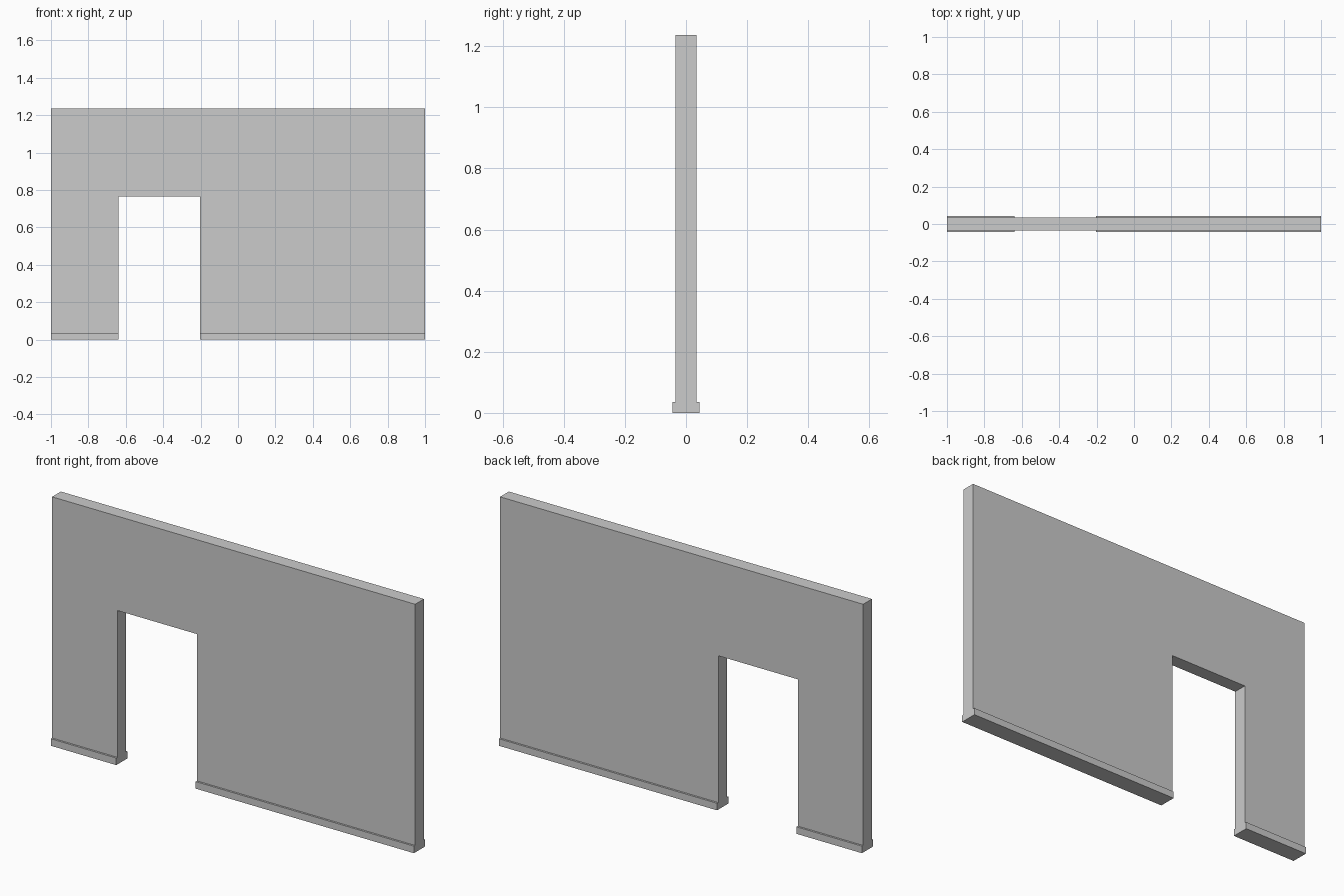
import bpy, bmesh

if "Cube" in bpy.data.objects:
    bpy.data.objects.remove(bpy.data.objects["Cube"])

HALF_T = 0.0345          # half wall thickness
SKIRT_OUT = 0.044        # skirting outer face
SKIRT_H = 0.035
TOP = 1.236
DOOR_L, DOOR_R, DOOR_H = -0.64, -0.202, 0.766


def extrude_profile(name, points, start, vec):
    """Flat polygon (points mapped by start) extruded along vec into a solid."""
    bm = bmesh.new()
    face = bm.faces.new([bm.verts.new(start(a, b)) for a, b in points])
    ext = bmesh.ops.extrude_face_region(bm, geom=[face])
    verts = [g for g in ext["geom"] if isinstance(g, bmesh.types.BMVert)]
    bmesh.ops.translate(bm, verts=verts, vec=vec)
    bmesh.ops.recalc_face_normals(bm, faces=bm.faces)
    mesh = bpy.data.meshes.new(name)
    bm.to_mesh(mesh)
    bm.free()
    obj = bpy.data.objects.new(name, mesh)
    bpy.context.collection.objects.link(obj)
    return obj


# Wall with doorway, drawn as a front outline
outline = [(-1, 0), (DOOR_L, 0), (DOOR_L, DOOR_H), (DOOR_R, DOOR_H),
           (DOOR_R, 0), (1, 0), (1, TOP), (-1, TOP)]
extrude_profile("wall", outline, lambda x, z: (x, -HALF_T, z), (0, 2 * HALF_T, 0))

# Skirting boards each side of the doorway, mirrored to the back
section = [(-SKIRT_OUT, 0), (-HALF_T, 0), (-HALF_T, SKIRT_H), (-SKIRT_OUT, SKIRT_H)]
for name, x0, x1 in (("skirting_left", -1, DOOR_L), ("skirting_right", DOOR_R, 1)):
    board = extrude_profile(name, section, lambda y, z: (x0, y, z), (x1 - x0, 0, 0))
    mirror = board.modifiers.new("mirror_to_back", "MIRROR")
    mirror.use_axis = (False, True, False)
    mirror.use_mirror_merge = False
